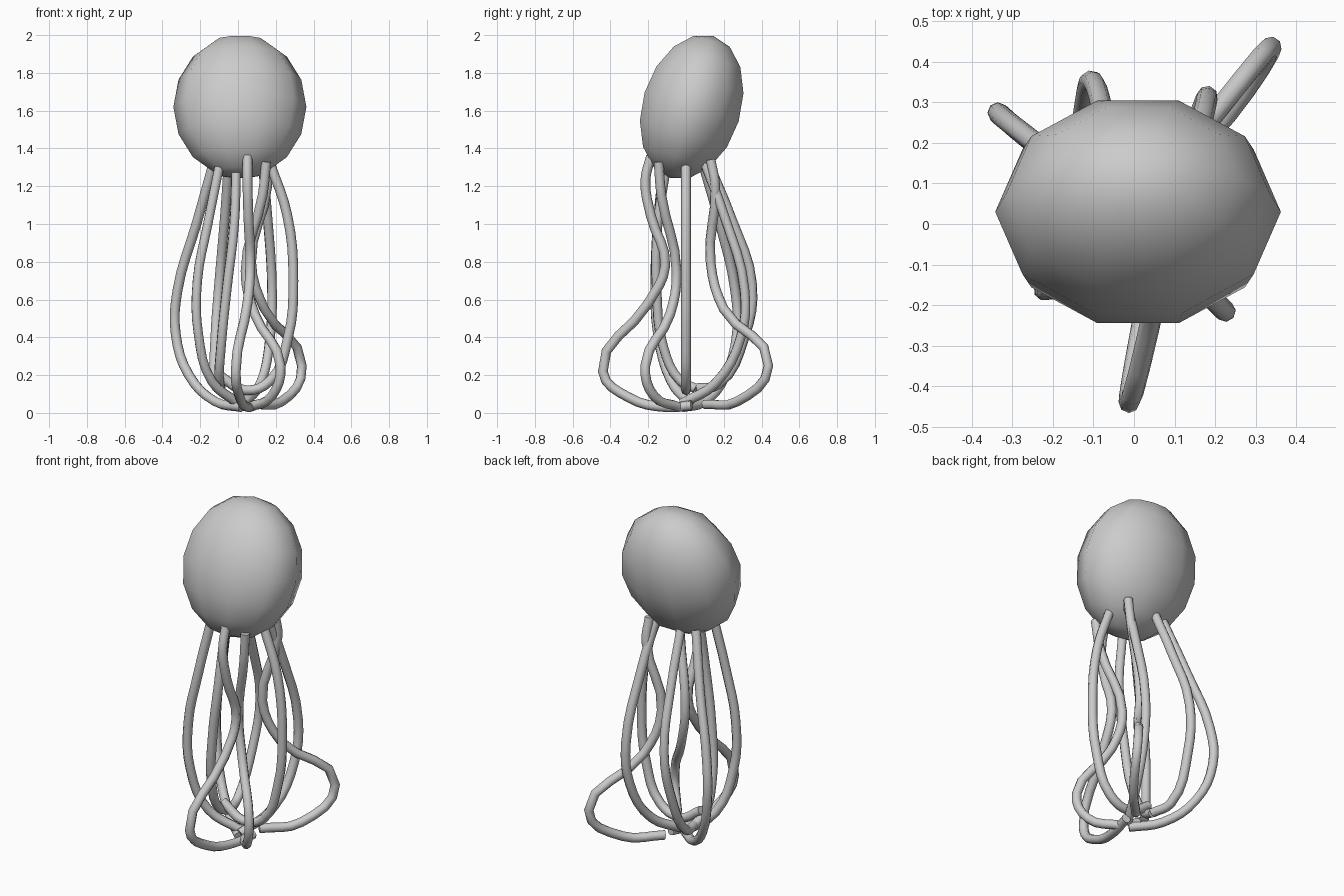
import bpy, math
from mathutils import Matrix

# Head: low-sided egg leaning backwards
bpy.ops.mesh.primitive_uv_sphere_add(segments=10, ring_count=8, radius=1,
                                     location=(0.01, 0.03, 1.62), rotation=(math.radians(-17), 0, 0))
head = bpy.context.object
head.name = "head"
head.data.transform(Matrix.Rotation(math.radians(90), 4, 'Z'))
head.scale = (0.352, 0.274, 0.393)
bpy.ops.object.shade_smooth()


# Tentacle: round tube through a few path points, capped
def tentacle(name, pts, radius=0.026):
    cu = bpy.data.curves.new(name, 'CURVE')
    cu.dimensions = '3D'
    cu.resolution_u = 4
    cu.bevel_depth = radius
    cu.bevel_resolution = 2
    cu.use_fill_caps = True
    sp = cu.splines.new('BEZIER')
    sp.bezier_points.add(len(pts) - 1)
    for bp, p in zip(sp.bezier_points, pts):
        bp.co = p
        bp.handle_left_type = bp.handle_right_type = 'AUTO'
    ob = bpy.data.objects.new(name, cu)
    bpy.context.collection.objects.link(ob)


# Wavy tentacles that kick outwards near the ground
tentacle("wavy_tentacle_back_right", [(0.15, 0.13, 1.34), (0.155, 0.155, 1.2), (0.07, 0.13, 0.8),
         (0.14, 0.2, 0.55), (0.338, 0.436, 0.25), (0.23, 0.27, 0.06), (0.07, 0.1, 0.045)])
tentacle("wavy_tentacle_front", [(0.05, -0.185, 1.36), (0.05, -0.215, 1.23), (0.055, -0.185, 1.04),
         (0.065, -0.11, 0.78), (0.05, -0.2, 0.58), (-0.012, -0.44, 0.22), (0.01, -0.3, 0.08),
         (0.05, -0.1, 0.03), (0.08, 0.03, 0.04)])
tentacle("wavy_tentacle_front_right", [(0.15, -0.145, 1.33), (0.13, -0.13, 1.15), (0.04, -0.05, 0.75),
         (0.09, -0.085, 0.52), (0.225, -0.215, 0.25), (0.18, -0.17, 0.09), (0.06, -0.03, 0.03)])

# Bowed tentacles that curl in under the body
tentacle("bowed_tentacle_right", [(0.17, 0, 1.32), (0.26, 0, 1.05), (0.293, 0, 0.7), (0.265, 0, 0.4),
         (0.17, 0, 0.17), (0.04, 0, 0.12), (-0.1, 0, 0.2)])
tentacle("bowed_tentacle_left", [(-0.13, 0.09, 1.32), (-0.22, 0.18, 1.0), (-0.32, 0.26, 0.65),
         (-0.33, 0.27, 0.42), (-0.26, 0.21, 0.2), (-0.12, 0.1, 0.06), (0.02, -0.02, 0.03)])
tentacle("bowed_tentacle_front_left", [(-0.1, -0.12, 1.3), (-0.16, -0.15, 1.0), (-0.215, -0.163, 0.7),
         (-0.21, -0.15, 0.42), (-0.14, -0.08, 0.17), (0.0, 0.02, 0.05)])
tentacle("bowed_tentacle_front_inner", [(-0.01, -0.11, 1.27), (-0.02, -0.15, 1.0), (-0.06, -0.155, 0.65),
         (-0.09, -0.12, 0.35), (-0.1, -0.03, 0.17), (-0.09, 0.05, 0.13)])
tentacle("bowed_tentacle_back_left", [(-0.05, 0.12, 1.32), (-0.07, 0.24, 1.03), (-0.1, 0.35, 0.68),
         (-0.12, 0.31, 0.4), (-0.12, 0.17, 0.15), (-0.09, 0.05, 0.13)])
tentacle("bowed_tentacle_back_right", [(0.13, 0.1, 1.32), (0.155, 0.2, 1.05), (0.18, 0.31, 0.65),
         (0.17, 0.29, 0.4), (0.12, 0.16, 0.16), (0.03, -0.02, 0.05)])
